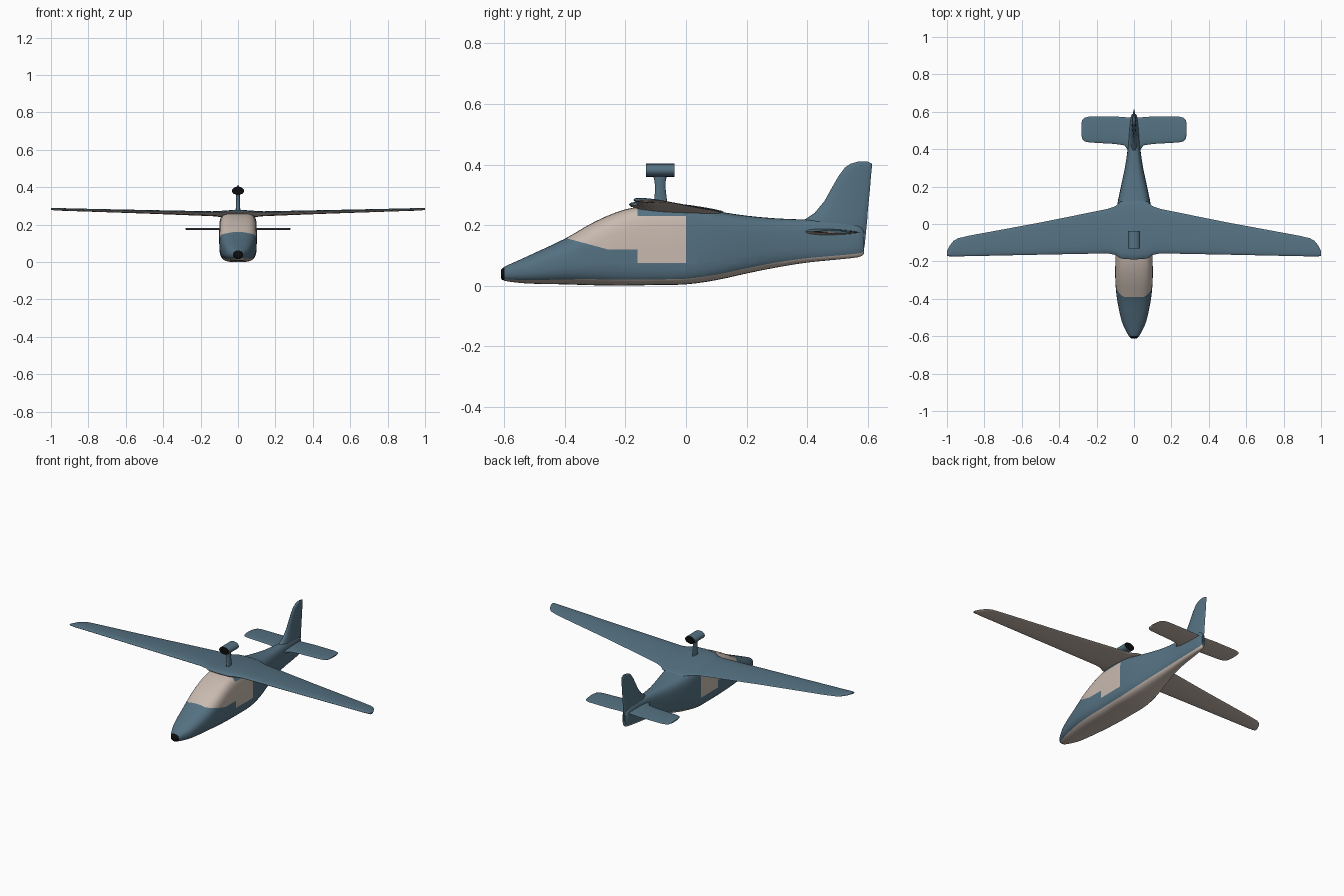
import bpy, bmesh, math
from mathutils import Vector

if "Cube" in bpy.data.objects:
    bpy.data.objects.remove(bpy.data.objects["Cube"])

BLUE, BEIGE, BLACK = range(3)


def material(name, rgb):
    mat = bpy.data.materials.new(name)
    mat.use_nodes = True
    mat.diffuse_color = (*rgb, 1)
    mat.node_tree.nodes["Principled BSDF"].inputs["Base Color"].default_value = (*rgb, 1)
    return mat


MATERIALS = [
    material("slate blue paint", (0.09, 0.165, 0.222)),
    material("warm beige", (0.58, 0.49, 0.43)),
    material("black", (0.004, 0.004, 0.004)),
]


def finish(name, bm, colour=None, angle=40):
    """Colour the faces by rule, then turn the mesh into a smooth object."""
    bmesh.ops.recalc_face_normals(bm, faces=bm.faces)
    bm.normal_update()
    for face in bm.faces:
        if colour:
            face.material_index = colour(face)
    mesh = bpy.data.meshes.new(name)
    bm.to_mesh(mesh)
    bm.free()
    obj = bpy.data.objects.new(name, mesh)
    for mat in MATERIALS:
        mesh.materials.append(mat)
    bpy.context.collection.objects.link(obj)
    bpy.ops.object.select_all(action='DESELECT')
    obj.select_set(True)
    bpy.context.view_layer.objects.active = obj
    bpy.ops.object.shade_smooth_by_angle(angle=math.radians(angle))
    return obj


def loft(rings, ring_colour=None):
    """Skin a list of equal point rings and cap both ends."""
    bm = bmesh.new()
    loops = [[bm.verts.new(p) for p in ring] for ring in rings]
    count = len(loops[0])
    for a, b in zip(loops, loops[1:]):
        for i in range(count):
            j = (i + 1) % count
            face = bm.faces.new((a[i], a[j], b[j], b[i]))
            if ring_colour:
                face.material_index = ring_colour(i)
    bm.faces.new(loops[0])
    bm.faces.new(loops[-1])
    return bm


def smooth_stations(rows, steps=3):
    """Catmull-Rom interpolation between table rows."""
    out = []
    for k in range(len(rows) - 1):
        p = [rows[max(0, min(len(rows) - 1, k + d))] for d in (-1, 0, 1, 2)]
        for s in range(steps):
            t = s / steps
            out.append([b + t * ((c - a) / 2 + t * ((2 * a - 5 * b + 4 * c - d) / 2
                        + t * (3 * b - a - 3 * c + d) / 2)) for a, b, c, d in zip(*p)])
    return out + [rows[-1]]


def blade(stations, vertical=False, segments=20):
    """Airfoil loft; station = span, front y, rear y, front z, rear z, thickness."""
    rings = []
    for span, front, rear, z_front, z_rear, thick in stations:
        ring = []
        for k in range(segments):
            a = math.tau * k / segments
            u = (1 - math.cos(a)) / 2
            y = front + (rear - front) * u
            off = z_front + (z_rear - z_front) * u + thick / 2 * math.sin(a) * (1.25 - 0.6 * u)
            ring.append((off, y, span) if vertical else (span, y, off))
        rings.append(ring)
    return loft(rings)


def mirrored(half):
    return [(-s[0], *s[1:]) for s in reversed(half[1:])] + half


def two_tone(face):
    return BEIGE if face.normal.z < -0.05 else BLUE


# Fuselage: y, bottom z, top z, half width, section squareness
SEGMENTS = 32
BODY = [
    (-0.612, 0.025, 0.05, 0.014, 2),
    (-0.6, 0.016, 0.062, 0.027, 2.2),
    (-0.55, 0.009, 0.085, 0.054, 2.4),
    (-0.5, 0.006, 0.108, 0.071, 2.6),
    (-0.4, 0.004, 0.155, 0.091, 2.8),
    (-0.3, 0.001, 0.212, 0.1, 3.3),
    (-0.2, 0, 0.252, 0.1, 4),
    (-0.1, 0.002, 0.266, 0.1, 4.5),
    (0, 0.004, 0.265, 0.1, 4.5),
    (0.1, 0.018, 0.246, 0.09, 4),
    (0.2, 0.04, 0.231, 0.07, 3.5),
    (0.3, 0.06, 0.222, 0.049, 3),
    (0.4, 0.076, 0.218, 0.034, 3),
    (0.5, 0.086, 0.215, 0.026, 3),
    (0.57, 0.094, 0.2, 0.018, 2.6),
    (0.588, 0.105, 0.18, 0.01, 2.4),
]


def section(y, bottom, top, half, power):
    mid, height = (top + bottom) / 2, (top - bottom) / 2
    ring = []
    for k in range(SEGMENTS):
        a = math.tau * k / SEGMENTS
        c, s = math.cos(a), math.sin(a)
        ring.append((half * math.copysign(abs(c) ** (2 / power), c), y,
                     mid + height * math.copysign(abs(s) ** (2 / power), s)))
    return ring


def belly(i):
    return BEIGE if 5 / 8 <= (i + 0.5) / SEGMENTS <= 7 / 8 else BLUE


body = loft([section(*row) for row in smooth_stations(BODY)], belly)

# Cut the window outlines into the skin
SLOPE_POINT = Vector((0, -0.39, 0.155))
SLOPE_NORMAL = Vector((0, 0.035, 0.13)).normalized()
cuts = [((0, y, 0), (0, 1, 0)) for y in (-0.6, -0.39, -0.16, 0)]
cuts += [((0, 0, z), (0, 0, 1)) for z in (0.075, 0.12, 0.23)]
cuts.append((SLOPE_POINT, SLOPE_NORMAL))
for point, normal in cuts:
    bmesh.ops.bisect_plane(body, geom=body.verts[:] + body.edges[:] + body.faces[:],
                           plane_co=point, plane_no=normal, dist=0.00001)


def body_colour(face):
    c = face.calc_center_median()
    if c.y < -0.6:
        return BLACK
    if -0.39 < c.y < -0.16 and c.z > 0.12 and (c - SLOPE_POINT).dot(SLOPE_NORMAL) > 0:
        return BEIGE
    if -0.16 < c.y < 0 and 0.075 < c.z < 0.23:
        return BEIGE
    return face.material_index


finish("fuselage", body, body_colour)

# Main wing
WING = [
    (0, -0.19, 0.125, 0.268, 0.243, 0.034),
    (0.07, -0.185, 0.12, 0.267, 0.242, 0.032),
    (0.1, -0.165, 0.095, 0.264, 0.246, 0.026),
    (0.14, -0.157, 0.081, 0.264, 0.25, 0.023),
    (0.5, -0.164, 0.008, 0.272, 0.264, 0.018),
    (0.88, -0.172, -0.062, 0.281, 0.277, 0.014),
    (0.94, -0.173, -0.076, 0.282, 0.28, 0.014),
    (0.965, -0.173, -0.09, 0.283, 0.281, 0.014),
    (0.985, -0.173, -0.115, 0.284, 0.282, 0.013),
    (1, -0.171, -0.145, 0.284, 0.283, 0.008),
]
finish("wing", blade(mirrored(WING)), two_tone, 60)

# Horizontal tail
TAIL = [(x, front, rear, 0.178, 0.176, thick) for x, front, rear, thick in (
    (0, 0.36, 0.57, 0.024),
    (0.03, 0.39, 0.57, 0.02),
    (0.05, 0.42, 0.571, 0.014),
    (0.1, 0.428, 0.575, 0.012),
    (0.24, 0.436, 0.574, 0.011),
    (0.265, 0.442, 0.568, 0.011),
    (0.276, 0.455, 0.558, 0.01),
    (0.281, 0.475, 0.54, 0.006),
)]
finish("tailplane", blade(mirrored(TAIL)), two_tone, 60)

# Vertical fin
FIN = [(z, front, rear, 0, 0, thick) for z, front, rear, thick in (
    (0.1, 0.5, 0.582, 0.02),
    (0.13, 0.45, 0.59, 0.03),
    (0.2, 0.37, 0.597, 0.042),
    (0.22, 0.395, 0.599, 0.038),
    (0.24, 0.425, 0.6, 0.032),
    (0.28, 0.458, 0.604, 0.025),
    (0.32, 0.48, 0.608, 0.021),
    (0.36, 0.503, 0.611, 0.018),
    (0.39, 0.525, 0.614, 0.016),
    (0.403, 0.545, 0.614, 0.014),
    (0.41, 0.57, 0.6, 0.008),
)]
finish("fin", blade(FIN, vertical=True), None, 60)

# Engine pylon
PYLON = [(z, front, rear, 0, 0, 0.02) for z, front, rear in (
    (0.26, -0.112, -0.06),
    (0.29, -0.104, -0.064),
    (0.325, -0.102, -0.068),
    (0.345, -0.104, -0.067),
    (0.37, -0.11, -0.062),
)]
finish("engine_pylon", blade(PYLON, vertical=True), None, 60)

# Engine pod with black openings at both ends
pod = bmesh.new()
bmesh.ops.create_cone(pod, cap_ends=True, segments=16, radius1=1, radius2=1, depth=1)
for v in pod.verts:
    x, y, z = v.co
    v.co = (x * 0.033, -0.085 + z * 0.094, 0.381 + y * 0.022)
finish("engine_pod", pod, lambda f: BLACK if abs(f.normal.y) > 0.9 else BLUE)
